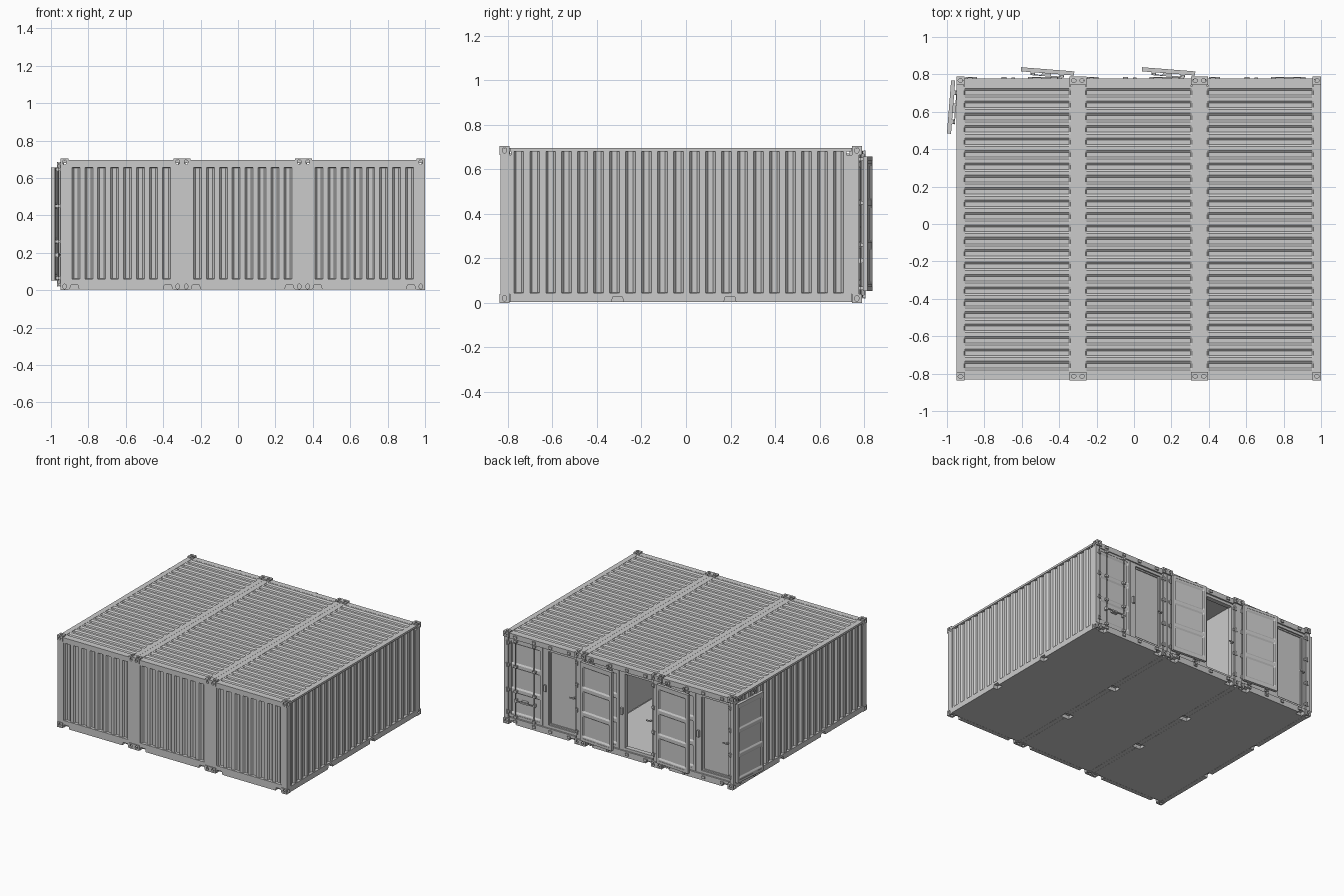
import bpy, bmesh, math
from mathutils import Vector, Matrix

if "Cube" in bpy.data.objects:
    bpy.data.objects.remove(bpy.data.objects["Cube"])

CENTRES = (-0.625, 0.025, 0.675)
X, Y, Z = Vector((1, 0, 0)), Vector((0, 1, 0)), Vector((0, 0, 1))


def box(bm, x0, x1, y0, y1, z0, z1):
    m = Matrix.Translation(((x0 + x1) / 2, (y0 + y1) / 2, (z0 + z1) / 2)) @ \
        Matrix.Diagonal((abs(x1 - x0), abs(y1 - y0), abs(z1 - z0), 1))
    bmesh.ops.create_cube(bm, size=1, matrix=m)


def rod(bm, x, y, z0, z1, r):
    bmesh.ops.create_cone(bm, cap_ends=True, segments=10, radius1=r, radius2=r, depth=z1 - z0,
                          matrix=Matrix.Translation((x, y, (z0 + z1) / 2)))


def pressed(bm, o, u, v, length, width, count, depth, end, flat, slope):
    """Corrugated sheet: grooves run along v, repeat along u, sink below the sheet."""
    n = u.cross(v)
    p = length / count
    rows = [(0, 0)]
    for i in range(count):
        for f, d in ((flat / 2, 0), (flat / 2 + slope, 1), (1 - flat / 2 - slope, 1), (1 - flat / 2, 0)):
            rows.append(((i + f) * p, d))
    rows.append((length, 0))
    cols = ((0, 0), (end, 1), (width - end, 1), (width, 0))
    g = [[bm.verts.new(Vector(o) + u * a + v * b - n * depth * d * k) for b, k in cols] for a, d in rows]
    for i in range(len(g) - 1):
        for j in range(3):
            bm.faces.new((g[i][j], g[i + 1][j], g[i + 1][j + 1], g[i][j + 1]))


def notched_rail(bm, a0, a1, z0, z1, notches, place, t0, t1):
    """Rail with trapezoid notches in its lower edge, extruded from t0 to t1."""
    pts = [(a0, z1), (a0, z0)]
    for s, e in notches:
        pts += [(s, z0), (s + 0.006, z0 + 0.024), (e - 0.006, z0 + 0.024), (e, z0)]
    pts += [(a1, z0), (a1, z1)]
    A = [bm.verts.new(place(a, z, t0)) for a, z in pts]
    B = [bm.verts.new(place(a, z, t1)) for a, z in pts]
    fs = [bm.faces.new(A), bm.faces.new(B[::-1])]
    for i in range(len(pts)):
        k = (i + 1) % len(pts)
        fs.append(bm.faces.new((A[k], A[i], B[i], B[k])))
    bmesh.ops.recalc_face_normals(bm, faces=fs)


def mesh(name, bm):
    me = bpy.data.meshes.new(name)
    bm.to_mesh(me)
    bm.free()
    return me


def put(name, me, loc=(0, 0, 0), rot=0):
    ob = bpy.data.objects.new(name, me)
    ob.location = loc
    ob.rotation_euler.z = rot
    bpy.context.collection.objects.link(ob)
    return ob


# Structural frame: posts, notched bottom rails, top rails and headers
bm = bmesh.new()
for s in (-1, 1):
    box(bm, s * 0.275, s * 0.3245, -0.832, -0.787, 0.04, 0.665)
    box(bm, s * 0.292, s * 0.3245, 0.72, 0.778, 0.04, 0.665)
    box(bm, s * 0.285, s * 0.3245, -0.79, 0.743, 0.68, 0.695)
    notched_rail(bm, -0.79, 0.743, 0.003, 0.045, ((-0.335, -0.28), (0.17, 0.225)),
                 lambda a, z, t: (t, a, z), s * 0.29, s * 0.3245)
for y0, y1, top in ((-0.832, -0.80, 0.06), (0.745, 0.778, 0.05)):
    notched_rail(bm, -0.28, 0.28, 0.003, top, ((-0.275, -0.225), (0.225, 0.275)),
                 lambda a, z, t: (a, t, z), y0, y1)
box(bm, -0.28, 0.28, -0.832, -0.79, 0.655, 0.695)
box(bm, -0.28, 0.28, 0.735, 0.778, 0.655, 0.695)
frame = mesh("frame", bm)

# Corrugated walls and pressed roof
bm = bmesh.new()
pressed(bm, (0.319, -0.787, 0.045), Y, Z, 1.507, 0.637, 21, 0.014, 0.002, 0.38, 0.15)
pressed(bm, (-0.319, 0.72, 0.045), -Y, Z, 1.507, 0.637, 21, 0.014, 0.002, 0.38, 0.15)
pressed(bm, (-0.276, -0.825, 0.06), X, Z, 0.552, 0.596, 8, 0.012, 0.002, 0.38, 0.15)
walls = mesh("walls", bm)
bm = bmesh.new()
pressed(bm, (0.286, -0.79, 0.694), Y, -X, 1.525, 0.572, 23, 0.009, 0.008, 0.3, 0.17)
roof = mesh("roof", bm)

# Inner lining and floor
bm = bmesh.new()
box(bm, -0.29, 0.29, -0.80, 0.745, 0.004, 0.05)
box(bm, -0.30, 0.30, -0.81, 0.735, 0.66, 0.67)
box(bm, -0.30, 0.30, -0.81, -0.805, 0.05, 0.66)
for s in (-1, 1):
    box(bm, s * 0.295, s * 0.30, -0.81, 0.73, 0.05, 0.66)
lining = mesh("floor_and_lining", bm)

# Small doorway frame, mullion, hinges and lock keepers on the rear end
bm = bmesh.new()
box(bm, -0.292, -0.272, 0.73, 0.766, 0.05, 0.655)
box(bm, -0.045, 0.003, 0.73, 0.768, 0.05, 0.655)
box(bm, -0.272, -0.045, 0.73, 0.766, 0.635, 0.655)
box(bm, -0.272, -0.045, 0.73, 0.766, 0.05, 0.07)
box(bm, -0.275, -0.262, 0.766, 0.786, 0.335, 0.345)
box(bm, -0.275, -0.235, 0.780, 0.786, 0.335, 0.345)
box(bm, -0.03, -0.012, 0.768, 0.782, 0.325, 0.375)
for s in (-1, 1):
    for z in (0.09, 0.26, 0.45, 0.62):
        rod(bm, s * 0.298, 0.781, z - 0.015, z + 0.015, 0.006)
        box(bm, s * 0.280, s * 0.312, 0.770, 0.781, z - 0.01, z + 0.01)
    for x in (0.07, 0.228):
        for z in (0.03, 0.675):
            box(bm, s * x - 0.013, s * x + 0.013, 0.778, 0.787, z - 0.009, z + 0.009)
rear = mesh("rear_fittings", bm)

# Small inner door leaf
bm = bmesh.new()
box(bm, -0.272, -0.045, 0.735, 0.748, 0.07, 0.635)
for x0, x1, z0, z1 in ((-0.272, -0.262, 0.07, 0.635), (-0.055, -0.045, 0.07, 0.635),
                       (-0.262, -0.055, 0.07, 0.08), (-0.262, -0.055, 0.625, 0.635)):
    box(bm, x0, x1, 0.748, 0.755, z0, z1)
leaf = mesh("inner_door", bm)

# Large cargo door: frame, pressed skins, locking rods and handles (outer face is +y)
bm = bmesh.new()
W, T, Z0, Z1, B = 0.1425, 0.011, 0.053, 0.657, 0.02
for s in (-1, 1):
    box(bm, s * W, s * (W - B), -T, T, Z0, Z1)
box(bm, -W + B, W - B, -T, T, Z0, Z0 + B)
box(bm, -W + B, W - B, -T, T, Z1 - B, Z1)
pressed(bm, (-W + B, 0.009, Z0 + B), Z, X, Z1 - Z0 - 2 * B, 2 * (W - B), 3, 0.007, 0.006, 0.12, 0.06)
pressed(bm, (W - B, -0.009, Z0 + B), Z, -X, Z1 - Z0 - 2 * B, 2 * (W - B), 3, 0.007, 0.006, 0.12, 0.06)
for x in (-0.078, 0.078):
    rod(bm, x, 0.021, 0.02, 0.685, 0.0045)
    for z in (0.065, 0.26, 0.45, 0.645):
        box(bm, x - 0.012, x + 0.012, 0.006, 0.027, z - 0.008, z + 0.008)
    for z in (0.03, 0.675):
        box(bm, x - 0.009, x + 0.009, 0.016, 0.027, z - 0.006, z + 0.006)
    box(bm, x - 0.01, x + 0.085 * (1 if x < 0 else -0.9), 0.022, 0.027, 0.185, 0.194)
    box(bm, x - 0.008, x + 0.008, 0.002, 0.024, 0.178, 0.2)
box(bm, -0.02, 0.03, 0.002, 0.022, 0.18, 0.2)
cargo = mesh("cargo_door", bm)

# Corner casting with oval holes cut through on each axis
bm = bmesh.new()
box(bm, -0.0225, 0.0225, -0.0225, 0.0225, -0.02, 0.02)
cast = put("casting_source", mesh("casting_source", bm))
cutters = []
for rot, sc in ((Matrix.Identity(4), (0.013, 0.009, 1)),
                (Matrix.Rotation(math.pi / 2, 4, 'X'), (0.010, 0.013, 1)),
                (Matrix.Rotation(math.pi / 2, 4, 'Y'), (0.013, 0.010, 1))):
    bm = bmesh.new()
    bmesh.ops.create_cone(bm, cap_ends=True, segments=14, radius1=1, radius2=1, depth=0.1,
                          matrix=rot @ Matrix.Diagonal((*sc, 1)))
    c = put("hole_cutter", mesh("hole_cutter", bm))
    c.hide_render = True
    cutters.append(c)
    mod = cast.modifiers.new("hole", 'BOOLEAN')
    mod.operation, mod.object, mod.solver = 'DIFFERENCE', c, 'EXACT'
dg = bpy.context.evaluated_depsgraph_get()
dg.update()
casting = bpy.data.meshes.new_from_object(cast.evaluated_get(dg))
for o in cutters + [cast]:
    bpy.data.objects.remove(o)

# Place the three units side by side
for i, cx in enumerate(CENTRES):
    for name, me in (("frame", frame), ("corrugated_walls", walls), ("roof", roof),
                     ("floor_and_lining", lining), ("rear_fittings", rear)):
        put(f"{name}_{i + 1}", me, (cx, 0, 0))
    if i != 1:  # the middle doorway stands open
        put(f"inner_door_{i + 1}", leaf, (cx, 0, 0))
    put(f"closed_cargo_door_{i + 1}", cargo, (cx + 0.148, 0.759, 0))
    for sx in (-1, 1):
        for y in (-0.815, 0.767):
            for z in (0.02, 0.685):
                put(f"corner_casting_{i + 1}", casting, (cx + sx * 0.3025, y, z))

# Opened cargo doors: two folded back over the neighbours, one along the left side
tilt = math.radians(4.5)
put("open_cargo_door_right", cargo, (0.185, 0.816, 0), math.pi - tilt)
put("open_cargo_door_middle", cargo, (-0.462, 0.816, 0), math.pi - tilt)
put("open_cargo_door_left", cargo, (-0.978, 0.625, 0), -math.pi / 2 - tilt)
